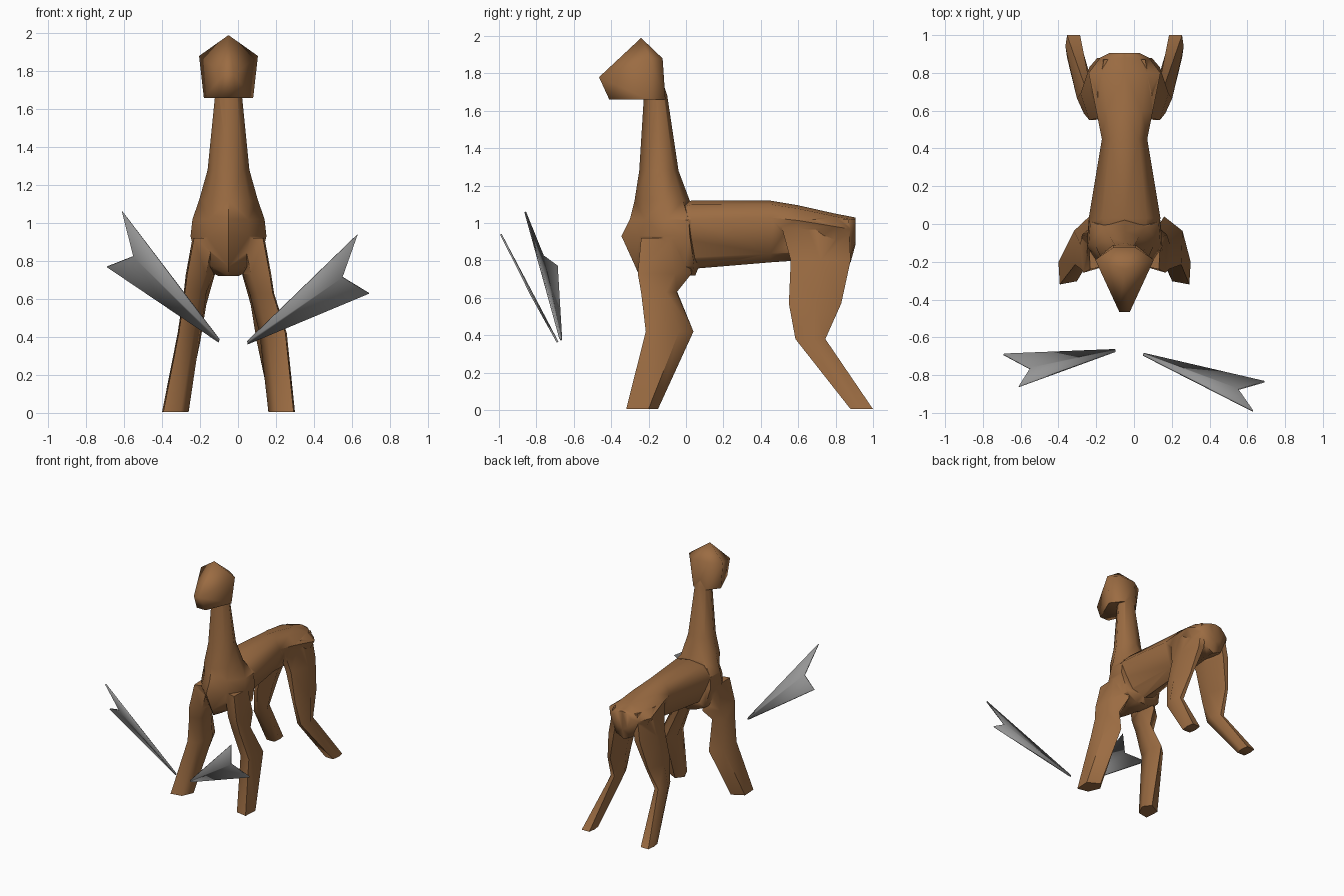
import bpy, bmesh, math
from mathutils import Vector

if "Cube" in bpy.data.objects:
    bpy.data.objects.remove(bpy.data.objects["Cube"])

MID = -0.05  # the animal's centre line in x


def material(name, rgb):
    m = bpy.data.materials.new(name)
    m.diffuse_color = (*rgb, 1)
    m.use_nodes = True
    m.node_tree.nodes["Principled BSDF"].inputs["Base Color"].default_value = m.diffuse_color
    return m


BROWN = material("brown_coat", (0.33, 0.15, 0.055))
GREY = material("grey_metal", (0.30, 0.30, 0.30))


def select(ob):
    bpy.ops.object.select_all(action='DESELECT')
    ob.select_set(True)
    bpy.context.view_layer.objects.active = ob


def finish(name, bm, mat, angle):
    bmesh.ops.triangulate(bm, faces=bm.faces)
    bmesh.ops.recalc_face_normals(bm, faces=bm.faces)
    me = bpy.data.meshes.new(name)
    bm.to_mesh(me)
    bm.free()
    me.materials.append(mat)
    ob = bpy.data.objects.new(name, me)
    bpy.context.collection.objects.link(ob)
    select(ob)
    bpy.ops.object.shade_smooth_by_angle(angle=math.radians(angle))
    return ob


def loft(name, rings):
    """Skin a list of closed rings of points and cap both ends."""
    bm = bmesh.new()
    loops = [[bm.verts.new(p) for p in r] for r in rings]
    n = len(loops[0])
    for a, b in zip(loops, loops[1:]):
        for i in range(n):
            j = (i + 1) % n
            bm.faces.new((a[i], a[j], b[j], b[i]))
    bm.faces.new(loops[0])
    bm.faces.new(loops[-1])
    return finish(name, bm, BROWN, 60)


def mirrored(half):
    """Complete a section whose first and last points lie on the centre line."""
    return half + [(-u, v) for u, v in reversed(half[1:-1])]


def level_ring(z, front, back, xc, hw, section):
    return [(xc + hw * u, (front + back) / 2 + (back - front) / 2 * v, z) for u, v in section]


# Neck and chest: (z, front y, back y, half width), ridged in front, squarer behind
CHEST = mirrored([(0, -1), (0.55, -0.52), (1, 0.15), (0.95, 0.85), (0, 1)])
NECK = mirrored([(0, -1), (0.7, -0.6), (1, 0.1), (0.7, 0.75), (0, 1)])
neck = [(0.72, -0.25, 0.05, 0.05, CHEST), (0.77, -0.272, 0.07, 0.16, CHEST),
        (0.93, -0.345, 0.05, 0.20, CHEST), (1.02, -0.30, 0.04, 0.19, CHEST),
        (1.12, -0.275, 0.02, 0.155, NECK), (1.28, -0.25, -0.04, 0.11, NECK),
        (1.68, -0.225, -0.10, 0.07, NECK), (1.80, -0.22, -0.14, 0.05, NECK)]
body = loft("body", [level_ring(z, f, b, MID, hw, sec) for z, f, b, hw, sec in neck])

# Torso, lofted front to back: (y, belly z, back z, half width), widest near the top
TRUNK = mirrored([(0, 1), (0.62, 0.88), (1, 0.45), (0.55, -0.72), (0, -1)])
trunk = [(-0.15, 0.82, 1.07, 0.15), (0.03, 0.755, 1.12, 0.19), (0.45, 0.79, 1.12, 0.12),
         (0.60, 0.80, 1.095, 0.15), (0.80, 0.80, 1.05, 0.19), (0.88, 0.79, 1.035, 0.13),
         (0.905, 0.88, 1.03, 0.08)]
parts = [loft("torso", [[(MID + hw * u, y, (lo + hi) / 2 + (hi - lo) / 2 * v) for u, v in TRUNK]
                        for y, lo, hi, hw in trunk])]

# Head: faceted block with a peaked crown and a narrow muzzle
bm = bmesh.new()
bm.verts.new((MID, -0.24, 1.99))
for s in (-1, 1):
    for x, y, z in [(0.155, -0.19, 1.88), (0.13, -0.20, 1.66), (0.06, -0.125, 1.88),
                    (0.06, -0.11, 1.66), (0.028, -0.465, 1.78), (0.04, -0.41, 1.66)]:
        bm.verts.new((MID + s * x, y, z))
bmesh.ops.convex_hull(bm, input=bm.verts)
parts.append(finish("head", bm, BROWN, 80))

# Front legs: outer side flat, with an elbow set towards the inside
# (z, front y, back y, distance from centre line, half width)
FORE = [(0.9, -1), (1, 0.4), (-0.35, 1), (-1, 0.3), (-0.4, -0.8)]
front_top = [(0.92, -0.24, 0.0, 0.11, 0.08), (0.73, -0.258, 0.03, 0.15, 0.075)]
front_foot = [(0.005, -0.32, -0.15, 0.28, 0.07)]
front_left = front_top + [(0.64, -0.24, -0.05, 0.175, 0.06), (0.42, -0.215, 0.04, 0.208, 0.06)] + front_foot
front_right = front_top + [(0.63, -0.24, -0.05, 0.175, 0.065), (0.42, -0.215, 0.04, 0.235, 0.072)] + front_foot


def leg_section(q):
    """Six-sided section; q is how blunt its front and back are."""
    return [(-q, -1), (q, -1), (1, 0), (q, 1), (-q, 1), (-1, 0)]


# Hind legs: as above, with bluntness last
hind = [(1.02, 0.50, 0.87, 0.085, 0.06, 0.4), (0.80, 0.56, 0.88, 0.12, 0.068, 0.35),
        (0.57, 0.55, 0.83, 0.175, 0.058, 0.2), (0.38, 0.585, 0.745, 0.20, 0.052, 0.3),
        (0.005, 0.88, 1.0, 0.27, 0.043, 0.8)]
for side, s, fore in (("left", -1, front_left), ("right", 1, front_right)):
    parts.append(loft("front_leg_" + side, [level_ring(z, f, b, MID + s * d, s * w, FORE)
                                            for z, f, b, d, w in fore]))
    parts.append(loft("hind_leg_" + side, [level_ring(z, f, b, MID + s * d, w, leg_section(q))
                                           for z, f, b, d, w, q in hind]))

# Join the animal into one continuous skin
for part in parts:
    mod = body.modifiers.new("join", 'BOOLEAN')
    mod.operation, mod.solver, mod.object = 'UNION', 'EXACT', part
    select(body)
    bpy.ops.object.modifier_apply(modifier=mod.name)
    bpy.data.objects.remove(part)
select(body)
bpy.ops.object.shade_smooth_by_angle(angle=math.radians(75))


# Darts: thin notched plates narrowing to a blunt tip
def dart(name, tip, low_barb, notch, high_barb, thickness=0.01):
    tip, low_barb, notch, high_barb = map(Vector, (tip, low_barb, notch, high_barb))
    normal = (low_barb - tip).cross(high_barb - tip).normalized() * thickness / 2
    across = (high_barb - low_barb).normalized() * 0.008
    outline = [tip - across, low_barb, notch, high_barb, tip + across]
    bm = bmesh.new()
    a = [bm.verts.new(p + normal) for p in outline]
    b = [bm.verts.new(p - normal) for p in outline]
    for i in range(5):
        j = (i + 1) % 5
        bm.faces.new((a[i], a[j], b[j], b[i]))
    # split each side along the spine so the notch stays clean
    for v in (a, b):
        bm.faces.new((v[0], v[1], v[2]))
        bm.faces.new((v[0], v[2], v[4]))
        bm.faces.new((v[2], v[3], v[4]))
    finish(name, bm, GREY, 100)


dart("dart_left", (-0.10, -0.67, 0.38), (-0.69, -0.69, 0.77), (-0.55, -0.765, 0.825), (-0.61, -0.86, 1.06))
dart("dart_right", (0.05, -0.69, 0.37), (0.69, -0.835, 0.63), (0.55, -0.875, 0.715), (0.63, -0.99, 0.94))
